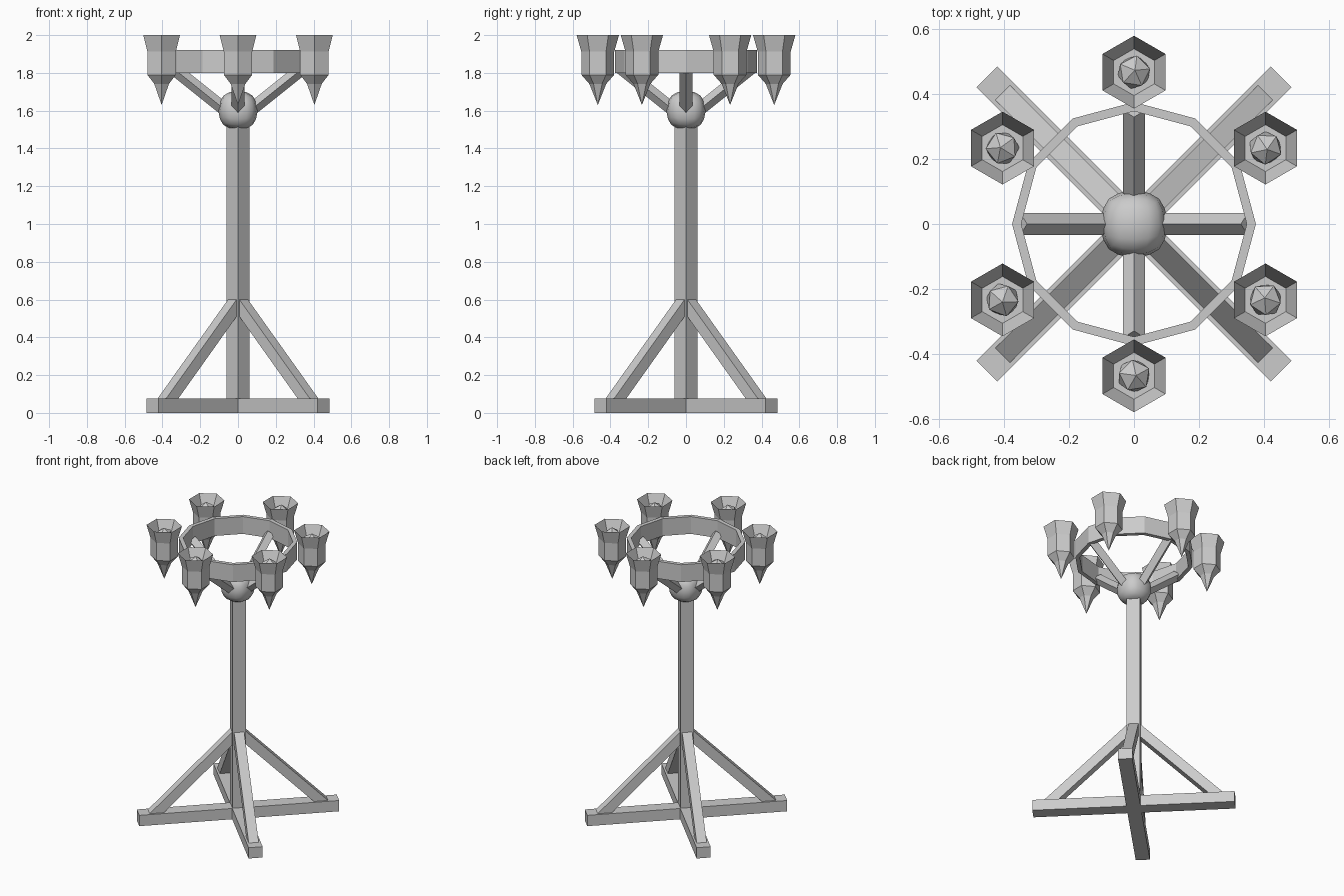
import bpy, bmesh
from math import sin, cos, pi, radians
from mathutils import Matrix, Vector

if "Cube" in bpy.data.objects:
    bpy.data.objects.remove(bpy.data.objects["Cube"])


def finish(name, bm, smooth=False):
    bmesh.ops.recalc_face_normals(bm, faces=bm.faces)
    mesh = bpy.data.meshes.new(name)
    bm.to_mesh(mesh)
    bm.free()
    for p in mesh.polygons:
        p.use_smooth = smooth
    ob = bpy.data.objects.new(name, mesh)
    bpy.context.collection.objects.link(ob)
    return ob


def box(name, size, loc, rot):
    bm = bmesh.new()
    bmesh.ops.create_cube(bm, size=1, matrix=Matrix.Translation(loc)
                          @ Matrix.Rotation(rot, 4, 'Z') @ Matrix.Diagonal((*size, 1)))
    return finish(name, bm)


def extrude_profile(name, pts, width, rot):
    """Radial (r, z) outline given a tangential width, turned about z."""
    bm = bmesh.new()
    face = bm.faces.new([bm.verts.new((r, -width / 2, z)) for r, z in pts])
    new = bmesh.ops.extrude_face_region(bm, geom=[face])['geom']
    bmesh.ops.translate(bm, vec=(0, width, 0),
                        verts=[v for v in new if isinstance(v, bmesh.types.BMVert)])
    bm.transform(Matrix.Rotation(rot, 4, 'Z'))
    return finish(name, bm)


def lathe(name, profile, n, start=0, closed=False, loc=(0, 0, 0)):
    bm = bmesh.new()
    rings = []
    for r, z in profile:
        rings.append([bm.verts.new((loc[0] + r * cos(start + 2 * pi * i / n),
                                    loc[1] + r * sin(start + 2 * pi * i / n), loc[2] + z))
                      for i in range(n)])
    pairs = list(zip(rings, rings[1:] + rings[:1])) if closed else list(zip(rings, rings[1:]))
    for a, b in pairs:
        for i in range(n):
            j = (i + 1) % n
            bm.faces.new((a[i], a[j], b[j], b[i]))
    if not closed:
        bm.faces.new(rings[0])
        bm.faces.new(rings[-1])
    bmesh.ops.remove_doubles(bm, verts=bm.verts, dist=1e-5)
    return finish(name, bm)


# Crossed foot beams and the square post, all set diagonally
for i, a in enumerate((45, -45)):
    box(f"foot_beam_{i}", (1.28, 0.09, 0.075), (0, 0, 0.0375), radians(a))
box("post", (0.085, 0.085, 1.55), (0, 0, 0.775), radians(45))

# Slanted braces from the post to the feet
for i in range(4):
    extrude_profile(f"brace_{i}", [(0.03, 0.6), (0.0425, 0.6), (0.576, 0.07),
                                   (0.485, 0.07), (0.0425, 0.51), (0.03, 0.51)],
                    0.064, radians(45 + 90 * i))

# Rounded cube hub
bm = bmesh.new()
bmesh.ops.create_cube(bm, size=2)
bmesh.ops.subdivide_edges(bm, edges=bm.edges[:], cuts=3, use_grid_fill=True)
for v in bm.verts:
    v.co = (v.co.normalized() * 0.9 + v.co * 0.1) * 0.105
    v.co.z += 1.602
finish("hub", bm, True)

# Diamond-section arms rising to the ring
start, end = Vector((0.04, 0, 1.582)), Vector((0.35, 0, 1.83))
d = end - start
for i in range(4):
    bm = bmesh.new()
    bmesh.ops.create_cone(bm, cap_ends=True, segments=4, radius1=0.034, radius2=0.034,
                          depth=d.length)
    tilt = Matrix.Rotation(pi / 2 - d.angle(Vector((1, 0, 0))), 4, 'Y')
    bm.transform(Matrix.Rotation(i * pi / 2, 4, 'Z')
                 @ Matrix.Translation((start + end) / 2) @ tilt)
    finish(f"arm_{i}", bm)

# Twelve-sided ring
lathe("ring", [(0.375, 1.8), (0.375, 1.92), (0.347, 1.92), (0.347, 1.8)], 12, closed=True)

# Six hexagonal torch cups, each holding a faceted coal
for i in range(6):
    a = radians(30 + 60 * i)
    loc = (0.467 * cos(a), 0.467 * sin(a), 0)
    lathe(f"torch_cup_{i}", [(0, 1.63), (0.045, 1.742), (0.087, 1.79), (0.087, 1.912),
                             (0.112, 2.0), (0.072, 1.915), (0, 1.915)],
          6, radians(30), loc=loc)
    bm = bmesh.new()
    bmesh.ops.create_icosphere(bm, subdivisions=1, radius=0.055)
    bm.transform(Matrix.Translation((loc[0], loc[1], 1.93)) @ Matrix.Rotation(a * 1.7, 4, 'Z')
                 @ Matrix.Rotation(0.12, 4, 'X'))
    finish(f"coal_{i}", bm)
